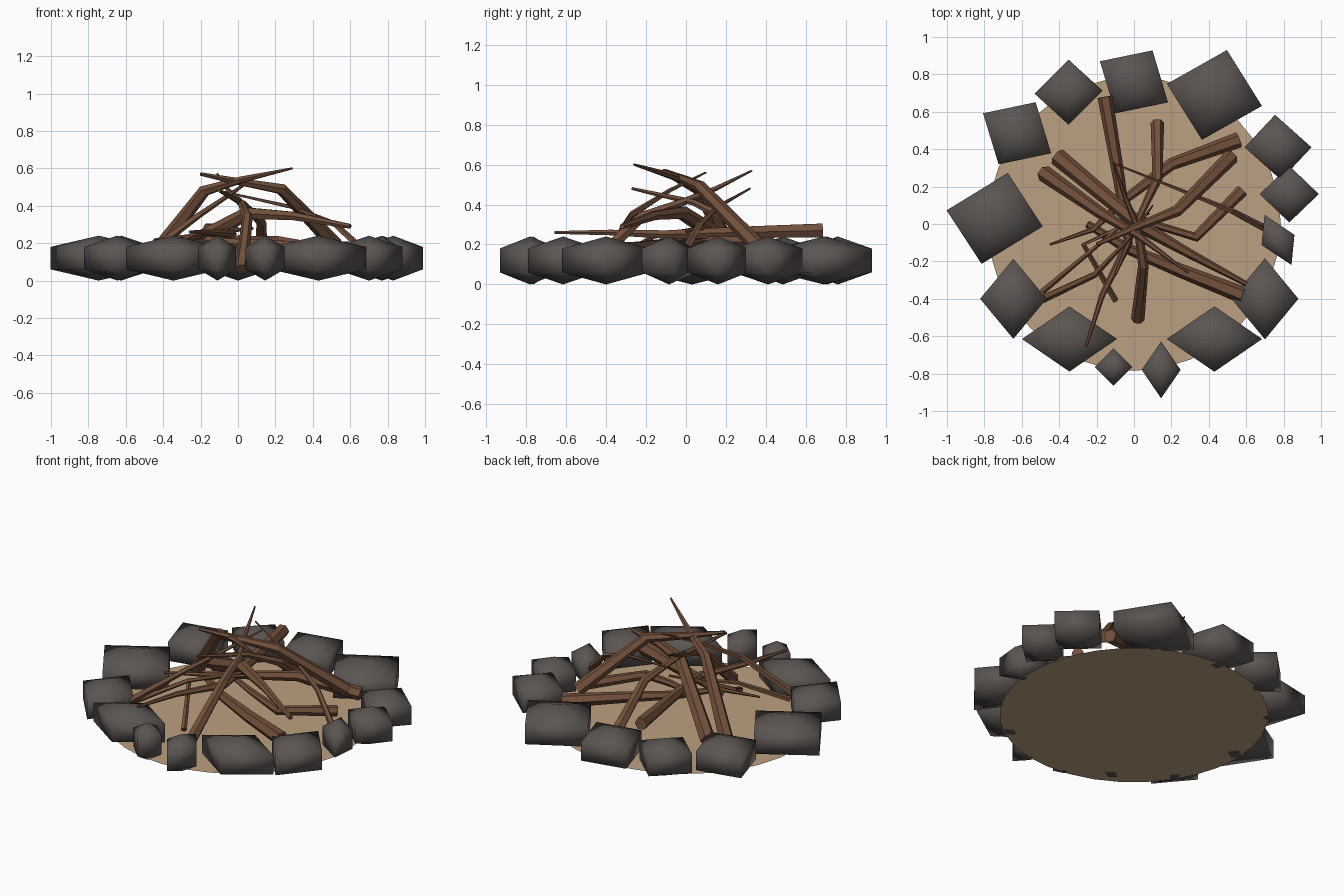
import bpy, bmesh, math
from mathutils import Vector

if "Cube" in bpy.data.objects:
    bpy.data.objects.remove(bpy.data.objects["Cube"])


def material(name, rgb):
    m = bpy.data.materials.new(name)
    m.diffuse_color = (*rgb, 1)
    m.use_nodes = True
    m.node_tree.nodes["Principled BSDF"].inputs["Base Color"].default_value = m.diffuse_color
    return m


STONE = material("grey stone", (0.105, 0.092, 0.086))
WOOD = material("brown wood", (0.17, 0.08, 0.045))
SAND = material("tan sand", (0.50, 0.35, 0.22))


def finish(bm, name, mat, smooth=None):
    bmesh.ops.recalc_face_normals(bm, faces=bm.faces)
    me = bpy.data.meshes.new(name)
    bm.to_mesh(me)
    bm.free()
    me.materials.append(mat)
    ob = bpy.data.objects.new(name, me)
    bpy.context.collection.objects.link(ob)
    for p in me.polygons:
        p.use_smooth = bool(smooth)
    return ob


def stone(name, cx, cy, ux, uy, vx, vy):
    """Four-sided, three-ring sphere; u and v are its half diagonals."""
    bm = bmesh.new()
    c, u, v = Vector((cx, cy, 0)), Vector((ux, uy, 0)), Vector((vx, vy, 0))
    rings = [[bm.verts.new(c + d + Vector((0, 0, z))) for d in (u, v, -u, -v)]
             for z in (0.06, 0.18)]
    poles = [bm.verts.new(c + Vector((0, 0, z))) for z in (0, 0.24)]
    for i in range(4):
        j = (i + 1) % 4
        bm.faces.new((rings[0][i], rings[0][j], rings[1][j], rings[1][i]))
        bm.faces.new((poles[0], rings[0][j], rings[0][i]))
        bm.faces.new((poles[1], rings[1][i], rings[1][j]))
    finish(bm, name, STONE, True)


def stick(name, pts, r0, r1, sides=6):
    """Tapered, bent branch along a short path."""
    pts = [Vector(p) for p in pts]
    bm = bmesh.new()
    rings = []
    for i, p in enumerate(pts):
        t = (pts[min(i + 1, len(pts) - 1)] - pts[max(i - 1, 0)]).normalized()
        a = t.cross(Vector((0, 0, 1))).normalized()
        b = t.cross(a)
        r = r0 + (r1 - r0) * i / (len(pts) - 1)
        rings.append([bm.verts.new(p + r * (a * math.cos(k * math.tau / sides)
                                            + b * math.sin(k * math.tau / sides)))
                      for k in range(sides)])
    for s, e in zip(rings, rings[1:]):
        for k in range(sides):
            n = (k + 1) % sides
            bm.faces.new((s[k], s[n], e[n], e[k]))
    bm.faces.new(rings[0])
    bm.faces.new(rings[-1])
    finish(bm, name, WOOD)


# sandy ground disc
bm = bmesh.new()
bmesh.ops.create_circle(bm, cap_ends=True, segments=32, radius=0.785)
for v in bm.verts:
    v.co.z = 0.012
finish(bm, "sand_bed", SAND)

# ring of stones: centre, half diagonal u, half diagonal v
STONES = [
    (0.00, 0.76, .182, -.11, .099, .168), (0.43, 0.69, .254, -.059, .067, .24),
    (0.77, 0.41, .179, 0, -.016, .174), (0.83, 0.16, .158, 0, 0, .152),
    (0.77, -0.085, .088, .027, -.072, .134), (0.70, -0.40, .179, 0, 0, .217),
    (0.43, -0.615, .255, 0, 0, .175), (0.145, -0.78, .104, 0, 0, .152),
    (-0.11, -0.765, .10, 0, 0, .10), (-0.345, -0.615, .254, 0, 0, .174),
    (-0.645, -0.40, .178, 0, 0, .214), (-0.745, 0.03, .257, -.043, .07, .243),
    (-0.625, 0.485, .182, -.107, .099, .166), (-0.35, 0.705, .182, .008, 0, .174),
]
for i, s in enumerate(STONES):
    stone(f"ring_stone_{i + 1}", *s)

# logs leaning on each other: path, start radius, end radius
LOGS = [
    ([(-.155, .68, .27), (-.08, .24, .26), (-.03, -.1, .25), (-.17, -.38, .26), (-.257, -.656, .26)], .04, .008),
    ([(.125, .54, .08), (.125, .24, .31), (.03, .04, .41), (-.10, -.27, .48)], .036, .008),
    ([(-.48, .27, .09), (-.18, .06, .48), (.02, -.06, .54), (.29, -.26, .60)], .045, .006),
    ([(.52, .36, .19), (.23, .07, .49), (.0, -.02, .53), (-.20, -.11, .57)], .042, .010),
    ([(-.41, .36, .11), (.05, -.02, .36), (.30, -.16, .345), (.60, -.32, .29)], .048, .014),
    ([(.56, .45, .14), (.20, .32, .21), (-.05, .13, .22), (-.22, -.03, .24), (-.45, -.11, .22)], .042, .006),
    ([(.02, -.51, .06), (.05, -.22, .34), (.02, -.02, .41), (-.05, .15, .48), (-.11, .33, .57)], .036, .005),
    ([(.58, -.38, .17), (.25, -.25, .18), (-.04, -.13, .20), (-.25, 0, .23)], .046, .020),
    ([(.58, .18, .14), (.33, -.07, .17), (.10, .0, .20), (-.12, .09, .22)], .034, .014),
]
for i, l in enumerate(LOGS):
    stick(f"log_{i + 1}", *l)

# thin kindling
TWIGS = [
    ([(.71, -.03, .12), (.52, .07, .30), (.30, .16, .39), (-.10, .32, .48)], .022, .005),
    ([(-.49, -.40, .14), (-.21, -.27, .35), (-.03, -.08, .47), (.10, .10, .56)], .024, .005),
    ([(-.10, -.41, .06), (-.27, -.11, .22), (-.08, -.02, .26), (.08, .06, .28)], .018, .008),
    ([(-.49, -.36, .12), (-.25, -.16, .24), (0, .05, .28)], .018, .008),
]
for i, t in enumerate(TWIGS):
    stick(f"twig_{i + 1}", *t, sides=5)
